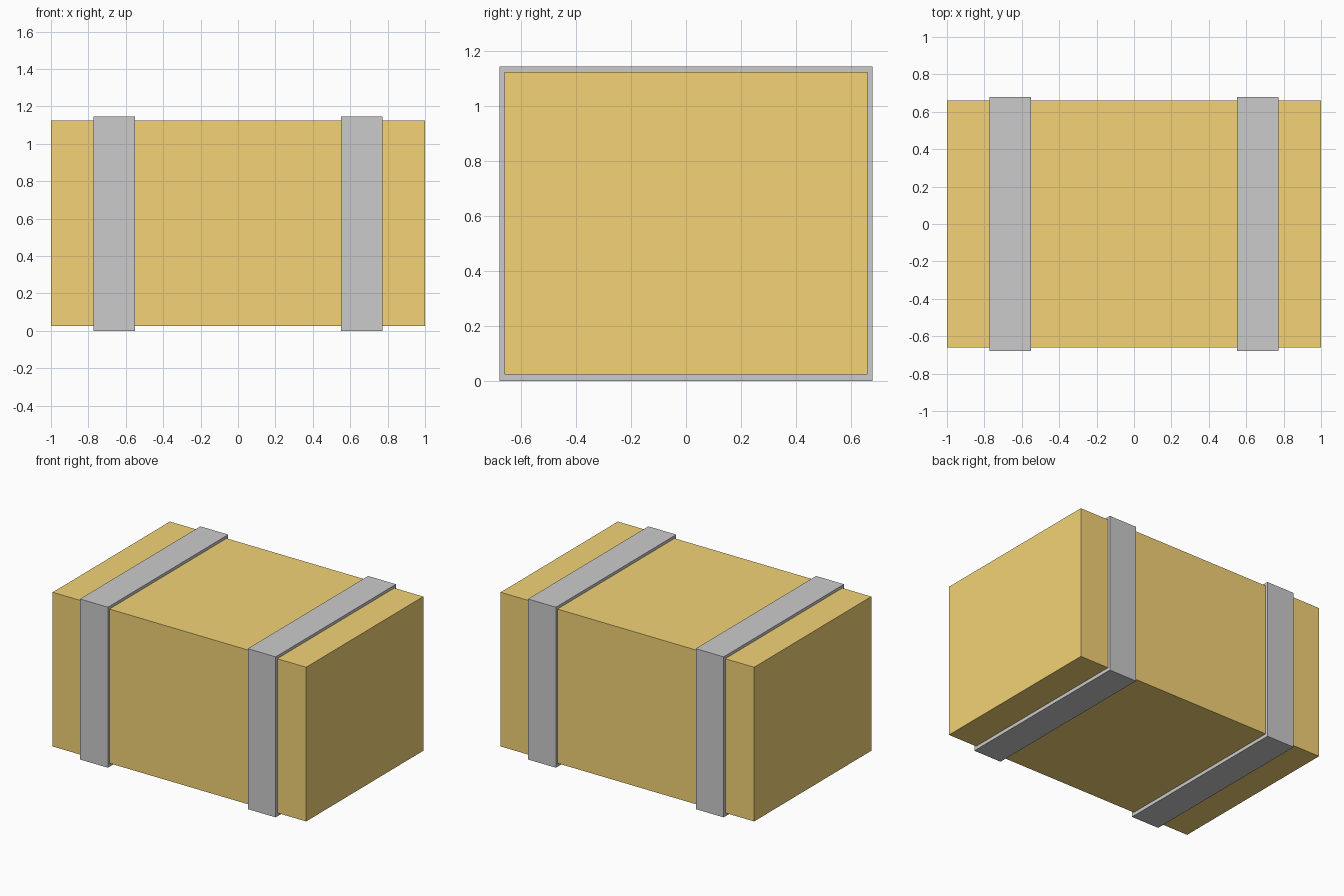
import bpy
import bmesh
from mathutils import Matrix, Vector

if "Cube" in bpy.data.objects:
    bpy.data.objects.remove(bpy.data.objects["Cube"])


def make_box(name, lo, hi, open_ends=False):
    """Box between two corners; open_ends removes the two x faces."""
    lo, hi = Vector(lo), Vector(hi)
    bm = bmesh.new()
    size = Matrix.Diagonal((*(hi - lo), 1))
    bmesh.ops.create_cube(bm, size=1, matrix=Matrix.Translation((lo + hi) / 2) @ size)
    if open_ends:
        bm.normal_update()
        ends = [f for f in bm.faces if abs(f.normal.x) > 0.9]
        bmesh.ops.delete(bm, geom=ends, context='FACES_ONLY')
    mesh = bpy.data.meshes.new(name)
    bm.to_mesh(mesh)
    bm.free()
    obj = bpy.data.objects.new(name, mesh)
    bpy.context.collection.objects.link(obj)
    return obj


# Crate body
amber = bpy.data.materials.new("amber")
amber.diffuse_color = (0.9, 0.65, 0.18, 1)
amber.use_nodes = True
amber.node_tree.nodes["Principled BSDF"].inputs["Base Color"].default_value = amber.diffuse_color
body = make_box("crate_body", (-1, -0.66, 0.025), (1, 0.66, 1.125))
body.data.materials.append(amber)

# Metal bands wrapped round the crate, sunk slightly into its faces
for side, x in (("left", -0.662), ("right", 0.662)):
    band = make_box(f"band_{side}", (x - 0.11, -0.678, 0), (x + 0.11, 0.678, 1.145), True)
    wall = band.modifiers.new("wall", 'SOLIDIFY')
    wall.thickness = 0.035
    wall.offset = -1
    wall.use_even_offset = True
